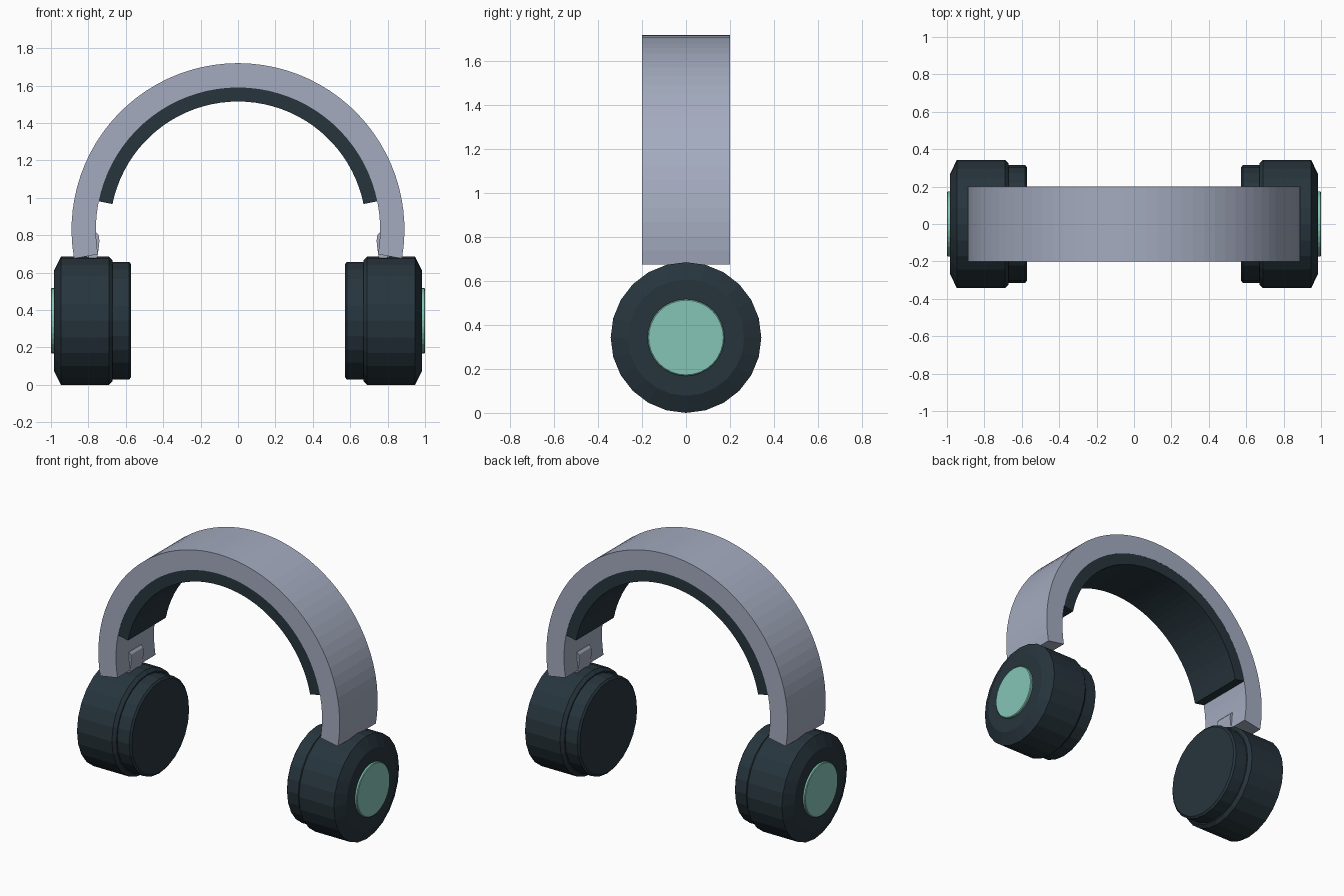
import bpy, bmesh
from math import sin, cos, pi, radians

cube = bpy.data.objects.get("Cube")
if cube:
    bpy.data.objects.remove(cube, do_unlink=True)


def material(name, rgb):
    m = bpy.data.materials.new(name)
    m.use_nodes = True
    m.diffuse_color = (*rgb, 1)
    m.node_tree.nodes["Principled BSDF"].inputs["Base Color"].default_value = (*rgb, 1)
    return m


GREY = material("silver grey", (0.37, 0.41, 0.52))
DARK = material("dark slate", (0.02, 0.035, 0.046))
MINT = material("mint green", (0.235, 0.56, 0.47))

CUP_Z = 0.343
BAND_Z = 0.83


def finish(name, bm, mat):
    bmesh.ops.recalc_face_normals(bm, faces=bm.faces)
    mesh = bpy.data.meshes.new(name)
    bm.to_mesh(mesh)
    bm.free()
    mesh.materials.append(mat)
    obj = bpy.data.objects.new(name, mesh)
    bpy.context.collection.objects.link(obj)
    return obj


def loft(name, rings, mat, closed_rings=True):
    """Bridge successive rings of points and cap both ends."""
    bm = bmesh.new()
    vs = [[bm.verts.new(p) for p in ring] for ring in rings]
    n = len(vs[0])
    for a, b in zip(vs, vs[1:]):
        for i in range(n):
            j = (i + 1) % n
            bm.faces.new((a[i], a[j], b[j], b[i]))
    bm.faces.new(vs[0])
    bm.faces.new(vs[-1])
    return finish(name, bm, mat)


def lathe_x(name, side, profile, segments, mat):
    """Turn (x, radius) pairs around the ear axis."""
    rings = [[(side * x, r * sin(2 * pi * i / segments), CUP_Z + r * cos(2 * pi * i / segments))
              for i in range(segments)] for x, r in profile]
    return loft(name, rings, mat)


def arc_band(name, r_in, r_out, start, depth, segments, mat):
    """Sweep a rectangle along an arch from one side to the other."""
    rings = []
    for i in range(segments + 1):
        a = radians(start + (180 - 2 * start) * i / segments)
        rings.append([(r * cos(a), y, BAND_Z + r * sin(a))
                      for r, y in ((r_in, -depth), (r_out, -depth), (r_out, depth), (r_in, depth))])
    return loft(name, rings, mat)


# Headband and its inner padding
arc_band("headband", 0.76, 0.89, -10, 0.2, 48, GREY)
arc_band("headband_padding", 0.685, 0.762, 11.5, 0.199, 40, DARK)

# Ear cups, cushions, caps and hinge tabs on both sides
CUP = [(0.67, 0.323), (0.69, 0.343), (0.947, 0.343), (0.985, 0.265)]
CUSHION = [(0.572, 0.302), (0.582, 0.315), (0.68, 0.315)]
CAP = [(0.975, 0.175), (0.996, 0.175), (1.0, 0.17)]
TAB = [(0.80, 0.815), (0.757, 0.815), (0.745, 0.80), (0.741, 0.77),
       (0.745, 0.73), (0.755, 0.67), (0.80, 0.66)]
for side, label in ((1, "left"), (-1, "right")):
    lathe_x(label + "_ear_cup", side, CUP, 24, DARK)
    lathe_x(label + "_ear_cushion", side, CUSHION, 24, DARK)
    lathe_x(label + "_cap_disc", side, CAP, 32, MINT)
    loft(label + "_hinge_tab",
         [[(side * x, y, z) for x, z in TAB] for y in (-0.065, 0.065)], GREY)
